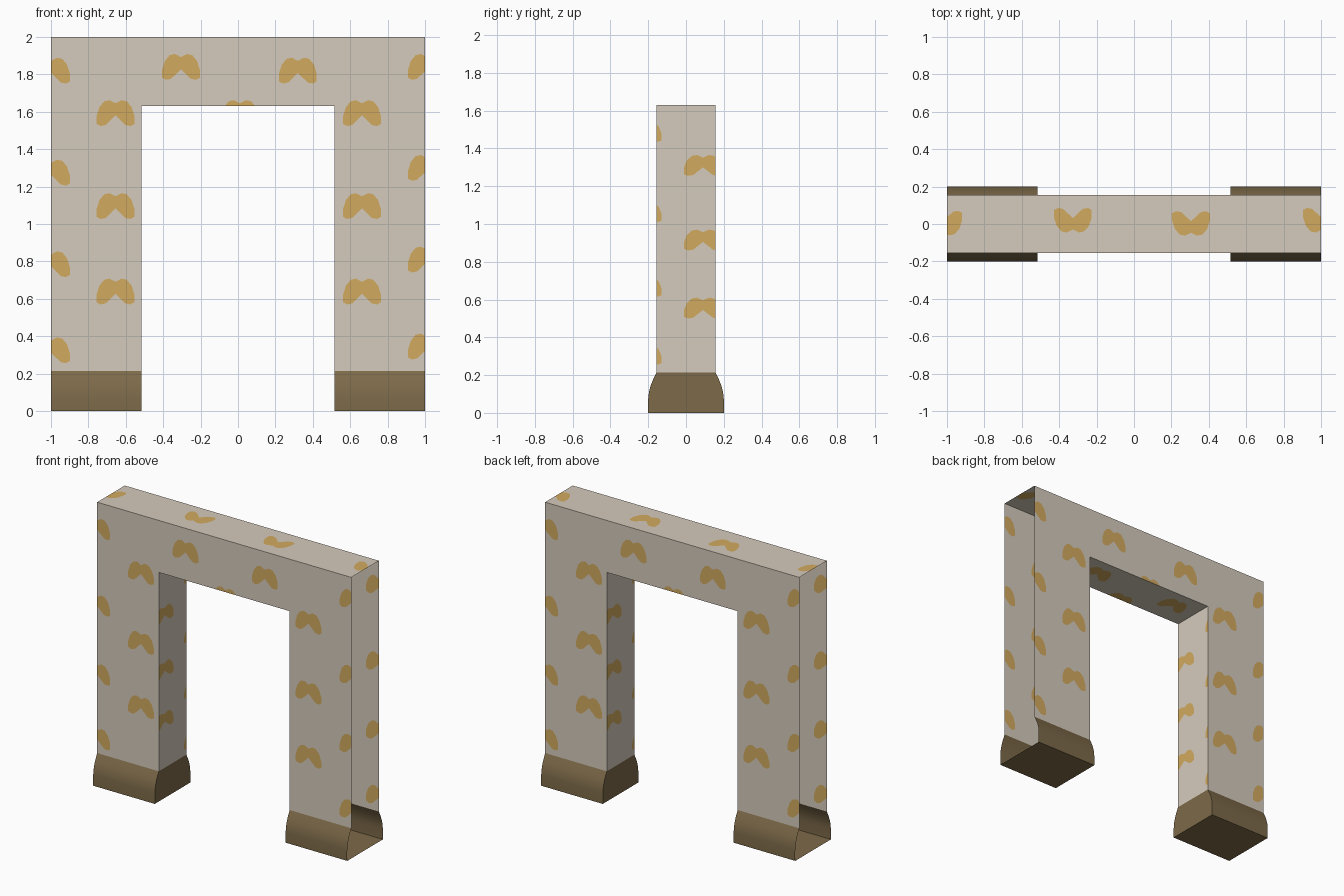
import bpy, bmesh, math
from mathutils import Vector
from mathutils.geometry import delaunay_2d_cdt

if "Cube" in bpy.data.objects:
    bpy.data.objects.remove(bpy.data.objects["Cube"])

IN, D, H, TOP = 0.515, 0.155, 0.215, 1.63   # opening half width, half depth, foot height, opening top


def material(name, rgb):
    m = bpy.data.materials.new(name)
    m.diffuse_color = (*rgb, 1)
    m.use_nodes = True
    m.node_tree.nodes["Principled BSDF"].inputs["Base Color"].default_value = m.diffuse_color
    return m


cream = material("cream", (0.665, 0.597, 0.503))
ochre = material("ochre", (0.645, 0.402, 0.114))
brown = material("brown", (0.205, 0.144, 0.067))

# Right half of the two-lobed spot, from bottom notch to top dip
HALF = [(0, -.012), (.028, -.04), (.053, -.064), (.08, -.069), (.101, -.058),
        (.101, -.016), (.086, .032), (.06, .063), (.032, .069), (0, .052)]
BEAN = HALF + [(-x, y) for x, y in HALF[-2:0:-1]]


def spot(cx, cy, sy=1):
    pts = [(cx + x, cy + y * sy) for x, y in BEAN]
    return pts if sy > 0 else pts[::-1]


def panel(bm, outline, spots, place, out):
    """Flat panel with the spots cut in and clipped to its outline."""
    coords, faces = [], []
    for loop in [outline] + spots:
        faces.append(list(range(len(coords), len(coords) + len(loop))))
        coords += [Vector(p) for p in loop]
    vs, _, fs, _, _, origin = delaunay_2d_cdt(coords, [], faces, 0, 1e-6)
    verts = [bm.verts.new(place(v.x, v.y)) for v in vs]
    for f, ids in zip(fs, origin):
        if 0 not in ids:
            continue
        face = bm.faces.new([verts[i] for i in f])
        face.material_index = 1 if len(ids) > 1 else 0
        face.normal_update()
        if face.normal.dot(Vector(out)) < 0:
            face.normal_flip()
    bmesh.ops.delete(bm, geom=[v for v in verts if not v.link_faces], context='VERTS')


def finish(bm, name, mats):
    me = bpy.data.meshes.new(name)
    bm.to_mesh(me)
    bm.free()
    for m in mats:
        me.materials.append(m)
    ob = bpy.data.objects.new(name, me)
    bpy.context.collection.objects.link(ob)
    return ob


# Arch: front and back walls, inner leg walls (half-turn copies), top and soffit; ends stay open
arch = [(-1, H), (-IN, H), (-IN, TOP), (IN, TOP), (IN, H), (1, H), (1, 2), (-1, 2)]
front = [spot(x, z) for x in (-.655, .663) for z in (1.593, 1.096, .639)]
front += [spot(-1, z) for z in (1.82, 1.275, .785, .325)]
front += [spot(1.01, z) for z in (1.84, 1.30, .81, .345)]
front += [spot(-.305, 1.84), spot(.32, 1.82), spot(.01, 1.593)]
inner = [spot(.09, z, .8) for z in (1.31, .915, .555)]
inner += [spot(-.23, z, .8) for z in (1.49, 1.065, .67, .31)]


def rect(x0, y0, x1, y1):
    return [(x0, y0), (x1, y0), (x1, y1), (x0, y1)]


bm = bmesh.new()
for s in (1, -1):
    panel(bm, arch, front, lambda u, v: (s * u, -s * D, v), (0, -s, 0))
    panel(bm, rect(-D, H, D, TOP), inner, lambda u, v: (s * IN, s * u, v), (-s, 0, 0))
panel(bm, rect(-1, -D, 1, D),
      [spot(-.327, .02, -.95), spot(.305, .003, -.95), spot(-1.02, .005, -.95), spot(1.005, .02, -.95)],
      lambda u, v: (u, v, 2), (0, 0, 1))
panel(bm, rect(-IN, -D, IN, D), [spot(-.33, .02), spot(.33, .02), spot(0, -.155)],
      lambda u, v: (u, v, TOP), (0, 0, -1))
finish(bm, "arch_wall", [cream, ochre])

# Feet: flared profile along x, closed below and inside, open above and at the outer end
side = [(.2, 0), (.2, .075), (.196, .112), (.186, .148), (.172, .182), (D, H)]
profile = [(-y, z) for y, z in side[::-1]] + side
for s, name in ((-1, "left_foot"), (1, "right_foot")):
    bm = bmesh.new()
    a = [bm.verts.new((s * IN, y, z)) for y, z in profile]
    b = [bm.verts.new((s, y, z)) for y, z in profile]
    for i in range(len(profile) - 1):
        bm.faces.new((a[i], a[i + 1], b[i + 1], b[i]))
    bm.faces.new(a)
    for f in bm.faces:
        f.normal_update()
        if f.normal.dot(f.calc_center_median() - Vector((s * .76, 0, .12))) < 0:
            f.normal_flip()
    ob = finish(bm, name, [brown])
    ob.data.shade_smooth()
    ob.data.set_sharp_from_angle(angle=math.radians(35))
